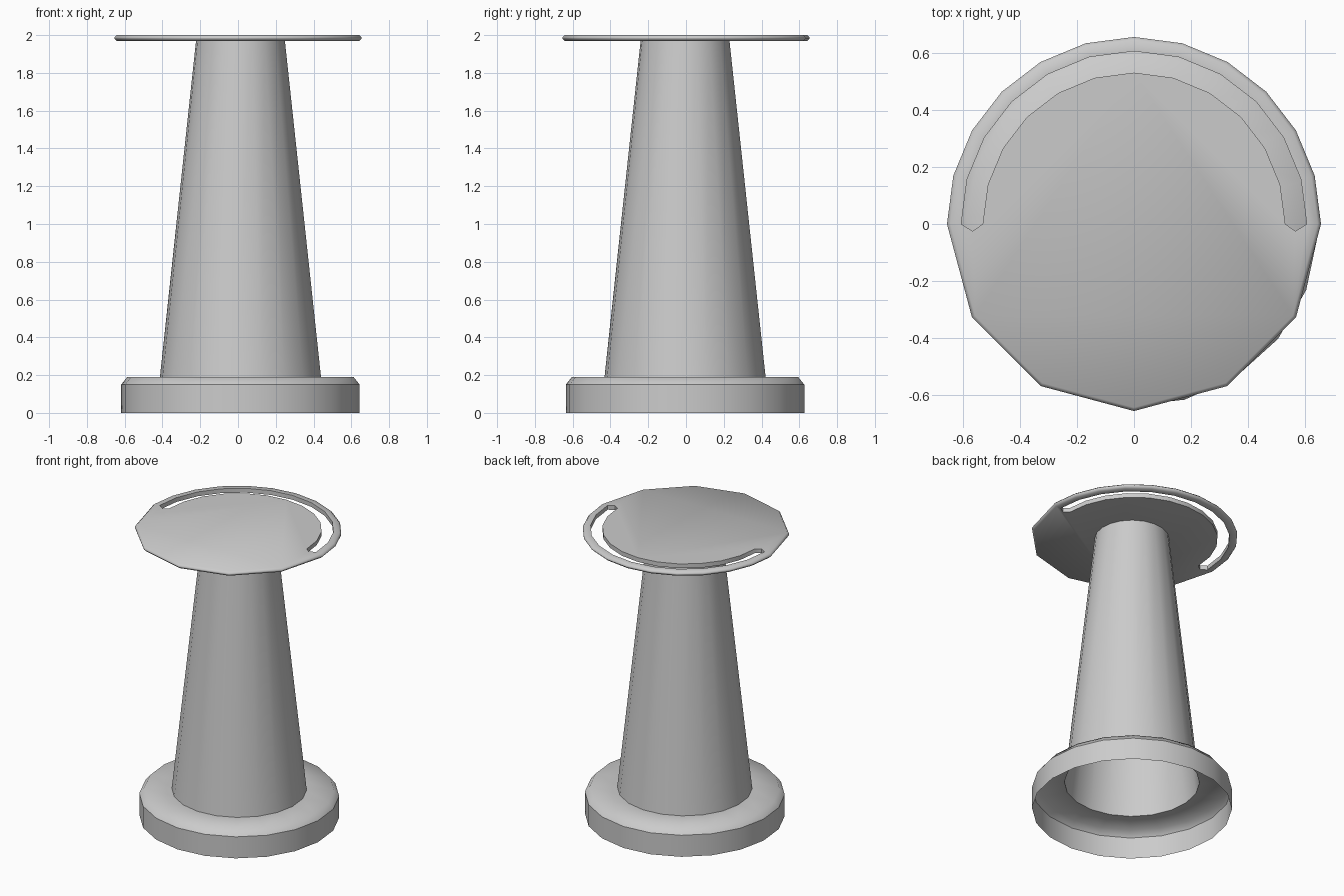
import bpy, bmesh
from math import radians, sin, cos

if "Cube" in bpy.data.objects:
    bpy.data.objects.remove(bpy.data.objects["Cube"])

grey = bpy.data.materials.new("light grey")
grey.use_nodes = True
colour = (0.6, 0.6, 0.6, 1)
grey.diffuse_color = colour
grey.node_tree.nodes["Principled BSDF"].inputs["Base Color"].default_value = colour


def finish(bm, name, angle):
    mesh = bpy.data.meshes.new(name)
    bm.to_mesh(mesh)
    bm.free()
    mesh.materials.append(grey)
    obj = bpy.data.objects.new(name, mesh)
    bpy.context.collection.objects.link(obj)
    bpy.ops.object.select_all(action='DESELECT')
    obj.select_set(True)
    bpy.context.view_layer.objects.active = obj
    bpy.ops.object.shade_smooth_by_angle(angle=radians(angle))
    return obj


def polar(r, deg):
    return r * cos(radians(deg)), r * sin(radians(deg))


def lathe(name, profile, sides=20, turn=-3, centre=(0.013, -0.005)):
    """Open shell of revolution from (radius, height) pairs, bottom to top."""
    bm = bmesh.new()
    rings = []
    for r, z in profile:
        ring = []
        for i in range(sides):
            x, y = polar(r, turn + 360 * i / sides)
            ring.append(bm.verts.new((x + centre[0], y + centre[1], z)))
        rings.append(ring)
    for low, high in zip(rings, rings[1:]):
        for i in range(sides):
            j = (i + 1) % sides
            bm.faces.new((low[i], low[j], high[j], high[i]))
    return finish(bm, name, 60)


# Hollow foot and tapered column, open underneath
lathe("base_wall", [(0.632, 0), (0.632, 0.15)])
lathe("base_lid", [(0.632, 0.15), (0.6, 0.19), (0.427, 0.19)])
lathe("column", [(0.427, 0.19), (0.235, 1.975)])


# Top plate: coarse front half, finer back half with a curved slot
def top_plate(radius=0.655, slot_out=0.605, slot_in=0.53, top=2.0, thick=0.03):
    bm = bmesh.new()

    def arc(r, start, stop, step):
        return [bm.verts.new((*polar(r, a), top)) for a in range(start, stop + 1, step)]

    back = arc(radius, 0, 180, 15)
    front = arc(radius, 210, 330, 30)
    outer = arc(slot_out, 0, 180, 15)
    inner = arc(slot_in, 0, 180, 15)
    tip_l, tip_r = [bm.verts.new((s * 0.565, -0.025, top)) for s in (-1, 1)]
    for i in range(len(back) - 1):
        bm.faces.new((back[i], back[i + 1], outer[i + 1], outer[i]))
    bm.faces.new(inner + [tip_l, outer[-1], back[-1]] + front + [back[0], outer[0], tip_r])
    rim = set(back + front)

    # Thickness
    lower = bmesh.ops.extrude_face_region(bm, geom=bm.faces[:], use_keep_orig=True)
    for v in lower["geom"]:
        if isinstance(v, bmesh.types.BMVert):
            v.co.z -= thick
    bmesh.ops.recalc_face_normals(bm, faces=bm.faces[:])

    # Softened outer rim
    edges = [e for e in bm.edges if abs(e.verts[0].co.z - e.verts[1].co.z) < 0.001
             and all(v.co.xy.length > 0.63 for v in e.verts)]
    bmesh.ops.bevel(bm, geom=edges, offset=0.012, segments=1, affect='EDGES')
    return finish(bm, "top_plate", 60)


top_plate()
